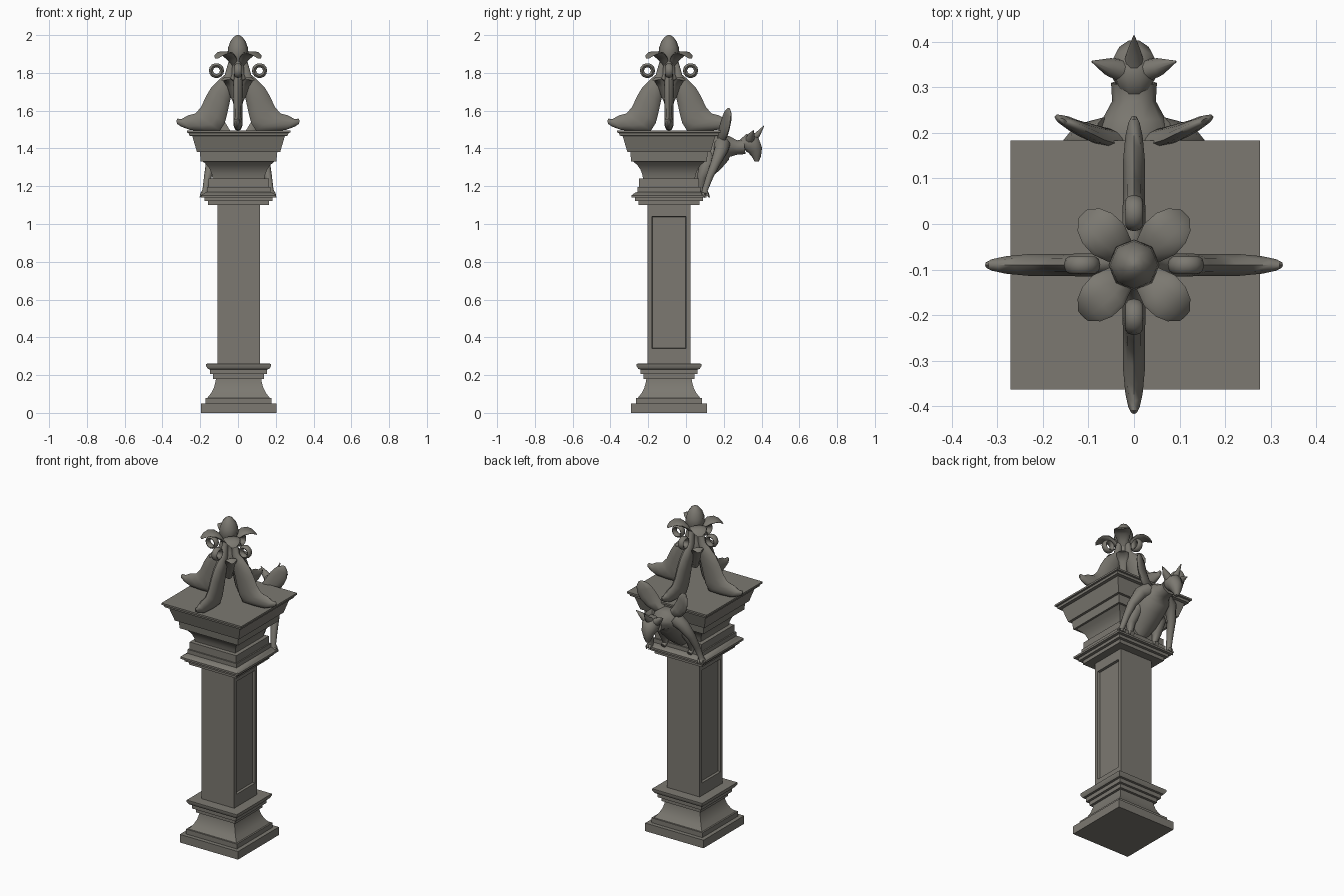
import bpy, bmesh, math
from mathutils import Vector, Matrix

stone = bpy.data.materials.new("grey_stone")
stone.diffuse_color = (0.2, 0.19, 0.165, 1)
CX, CY = 0.003, -0.09   # column axis


def finish(name, bm, angle=35):
    bmesh.ops.recalc_face_normals(bm, faces=bm.faces[:])
    me = bpy.data.meshes.new(name)
    bm.to_mesh(me)
    bm.free()
    me.materials.append(stone)
    ob = bpy.data.objects.new(name, me)
    bpy.context.collection.objects.link(ob)
    bpy.ops.object.select_all(action='DESELECT')
    ob.select_set(True)
    bpy.context.view_layer.objects.active = ob
    bpy.ops.object.shade_smooth_by_angle(angle=math.radians(angle))
    return ob


def loft(name, rings, angle=35, matrix=None):
    """Skin a list of equal-length point rings and cap both ends."""
    bm = bmesh.new()
    vs = [[bm.verts.new(p) for p in r] for r in rings]
    n = len(vs[0])
    for a, b in zip(vs, vs[1:]):
        for i in range(n):
            j = (i + 1) % n
            bm.faces.new((a[i], a[j], b[j], b[i]))
    bm.faces.new(vs[0])
    bm.faces.new(vs[-1])
    if matrix:
        bm.transform(matrix)
    return finish(name, bm, angle)


def ellipse(c, u, v, n=10):
    c, u, v = Vector(c), Vector(u), Vector(v)
    return [c + u * math.cos(2 * math.pi * i / n) + v * math.sin(2 * math.pi * i / n) for i in range(n)]


def square(h, z):
    return [(CX + sx * h, CY + sy * h, z) for sx, sy in ((-1, -1), (1, -1), (1, 1), (-1, 1))]


def limb(name, pts, widen=1.0, side=1):
    """Tapered tube through (x, y, z, radius) points."""
    c = [Vector((p[0] * side, p[1], p[2])) for p in pts]
    rings = []
    for i, p in enumerate(pts):
        t = (c[min(i + 1, len(c) - 1)] - c[max(i - 1, 0)]).normalized()
        u = Vector((1, 0, 0))
        u = (u - t * u.dot(t)).normalized()
        rings.append(ellipse(c[i], u * p[3] * widen, t.cross(u) * p[3]))
    return loft(name, rings, 60)


def spin(name, prof, n=8):
    return loft(name, [ellipse((0, CY, z), (r, 0, 0), (0, r, 0), n) for r, z in prof], 50)


# moulded base
loft("base_moulding", [square(h, z) for h, z in (
    (.2, 0), (.2, .05), (.175, .05), (.175, .08), (.165, .08), (.145, .105), (.13, .135), (.122, .165),
    (.12, .18), (.135, .18), (.135, .205), (.15, .205), (.15, .23), (.162, .232), (.172, .248), (.172, .26),
    (.11, .262))])

# shaft with sunk panels on the two sides
bm = bmesh.new()
bmesh.ops.create_cube(bm, size=1)
bm.transform(Matrix.Translation((CX, CY, .68)) @ Matrix.Diagonal((.225, .225, .86, 1)))
sides = [f for f in bm.faces if abs(f.normal.x) > .9]
bmesh.ops.inset_individual(bm, faces=sides, thickness=.03)
for f in sides:
    for v in f.verts:
        v.co.z = 1.04 if v.co.z > .68 else .34
bmesh.ops.inset_individual(bm, faces=sides, thickness=.004, depth=-.014)
finish("shaft", bm)

# stepped capital
loft("capital", [square(h, z) for h, z in (
    (.11, 1.1), (.162, 1.1), (.162, 1.122), (.18, 1.122), (.18, 1.14), (.198, 1.14), (.198, 1.152),
    (.18, 1.165), (.168, 1.17), (.168, 1.195), (.16, 1.195), (.16, 1.24), (.138, 1.242), (.142, 1.265),
    (.152, 1.29), (.168, 1.312), (.188, 1.33), (.2, 1.33), (.205, 1.38), (.22, 1.38), (.245, 1.465),
    (.262, 1.468), (.264, 1.482), (.274, 1.484), (.274, 1.495))])

# four upright scroll leaves: outer r, z, inner r, z, half thickness
leaf = ((.05, 1.86, .02, 1.85, .016), (.07, 1.79, .02, 1.76, .022), (.10, 1.765, .03, 1.70, .026),
        (.14, 1.725, .045, 1.64, .027), (.17, 1.675, .058, 1.58, .026), (.195, 1.62, .07, 1.535, .025),
        (.225, 1.585, .095, 1.495, .025), (.265, 1.575, .17, 1.492, .025), (.30, 1.555, .25, 1.497, .02),
        (.32, 1.558, .30, 1.515, .013), (.327, 1.548, .322, 1.53, .006))
for k in range(4):
    m = Matrix.Translation((0, CY, 0)) @ Matrix.Rotation(k * math.pi / 2, 4, 'Z')
    rings = []
    for r1, z1, r0, z0, t in leaf:
        a, b = Vector((r1, 0, z1)), Vector((r0, 0, z0))
        rings.append(ellipse((a + b) / 2, (a - b) / 2, (0, t, 0)))
    loft("scroll_leaf", rings, 50, m)
    # curled eyelet at the top of each leaf
    bpy.ops.mesh.primitive_torus_add(major_segments=14, minor_segments=8, major_radius=.029, minor_radius=.011)
    ring = bpy.context.object
    ring.name = "scroll_ring"
    ring.data.transform(m @ Matrix.Translation((.114, 0, 1.812)) @ Matrix.Diagonal((1, 1.7, 1, 1))
                        @ Matrix.Rotation(math.pi / 2, 4, 'X'))
    ring.data.materials.append(stone)
    bpy.ops.object.shade_smooth_by_angle(angle=math.radians(60))
    # diagonal petals: r, z, half width, half thickness
    md = m @ Matrix.Rotation(math.pi / 4, 4, 'Z')
    for name, prof in (
            ("upper_petal", ((.02, 1.84, .02, .015), (.045, 1.875, .035, .014), (.08, 1.9, .048, .012),
                             (.115, 1.905, .046, .009), (.14, 1.895, .035, .007), (.158, 1.88, .016, .004))),
            ("lower_petal", ((.01, 1.63, .012, .012), (.035, 1.69, .025, .02), (.055, 1.74, .035, .016),
                             (.085, 1.768, .033, .009), (.112, 1.762, .012, .004)))):
        loft(name, [ellipse((r, 0, z), (0, w, 0), (-t * .4, 0, t)) for r, z, w, t in prof], 50, md)

# finial stem and bud
spin("finial_stem", ((.015, 1.62), (.04, 1.7), (.055, 1.76), (.04, 1.79), (.036, 1.84), (.05, 1.89)))
spin("finial_bud", ((.045, 1.87), (.056, 1.9), (.052, 1.935), (.04, 1.968), (.022, 1.991), (.006, 2.0)))

# crouching winged beast on the back
limb("beast_torso", ((0, .03, 1.21, .04), (0, .08, 1.28, .068), (0, .135, 1.35, .08), (0, .185, 1.405, .082),
                     (0, .23, 1.41, .058), (0, .27, 1.405, .04), (0, .31, 1.41, .042)), 1.2)
limb("beast_head", ((0, .30, 1.415, .035), (0, .325, 1.43, .05), (0, .35, 1.42, .052), (0, .367, 1.39, .04),
                    (0, .374, 1.355, .024), (0, .374, 1.33, .012)))
limb("beast_crest", ((0, .345, 1.445, .025), (0, .38, 1.475, .015), (0, .413, 1.52, .002)))
for s in (1, -1):
    limb("beast_ear", ((.02, .335, 1.44, .026), (.055, .345, 1.465, .02), (.092, .357, 1.495, .002)), side=s)
    limb("beast_arm", ((.06, .19, 1.42, .045), (.11, .185, 1.39, .037), (.145, .155, 1.32, .026),
                       (.16, .125, 1.25, .02), (.172, .1, 1.18, .016), (.178, .1, 1.158, .02)), side=s)
    for dx, dy in ((-.01, .125), (.01, .122), (.024, .1)):
        limb("beast_claw", ((.175, .095, 1.165, .011), (.175 + dx * .7, dy - .01, 1.16, .009),
                            (.178 + dx, dy, 1.14, .002)), side=s)
    limb("beast_hind_leg", ((.05, .11, 1.36, .05), (.09, .11, 1.31, .042), (.095, .085, 1.25, .028),
                            (.09, .07, 1.19, .018), (.09, .095, 1.175, .014)), side=s)
    # folded wing: centre and size of a flat oval section
    loft("beast_wing", [ellipse((s * x, y, z), (s * w, w * .45, -w * .4), (0, t, t * .6)) for x, y, z, w, t in (
        (.04, .185, 1.44, .03, .02), (.08, .195, 1.475, .04, .02), (.11, .205, 1.515, .045, .018),
        (.13, .215, 1.555, .042, .016), (.145, .222, 1.59, .03, .013), (.155, .225, 1.61, .01, .006))], 60)
